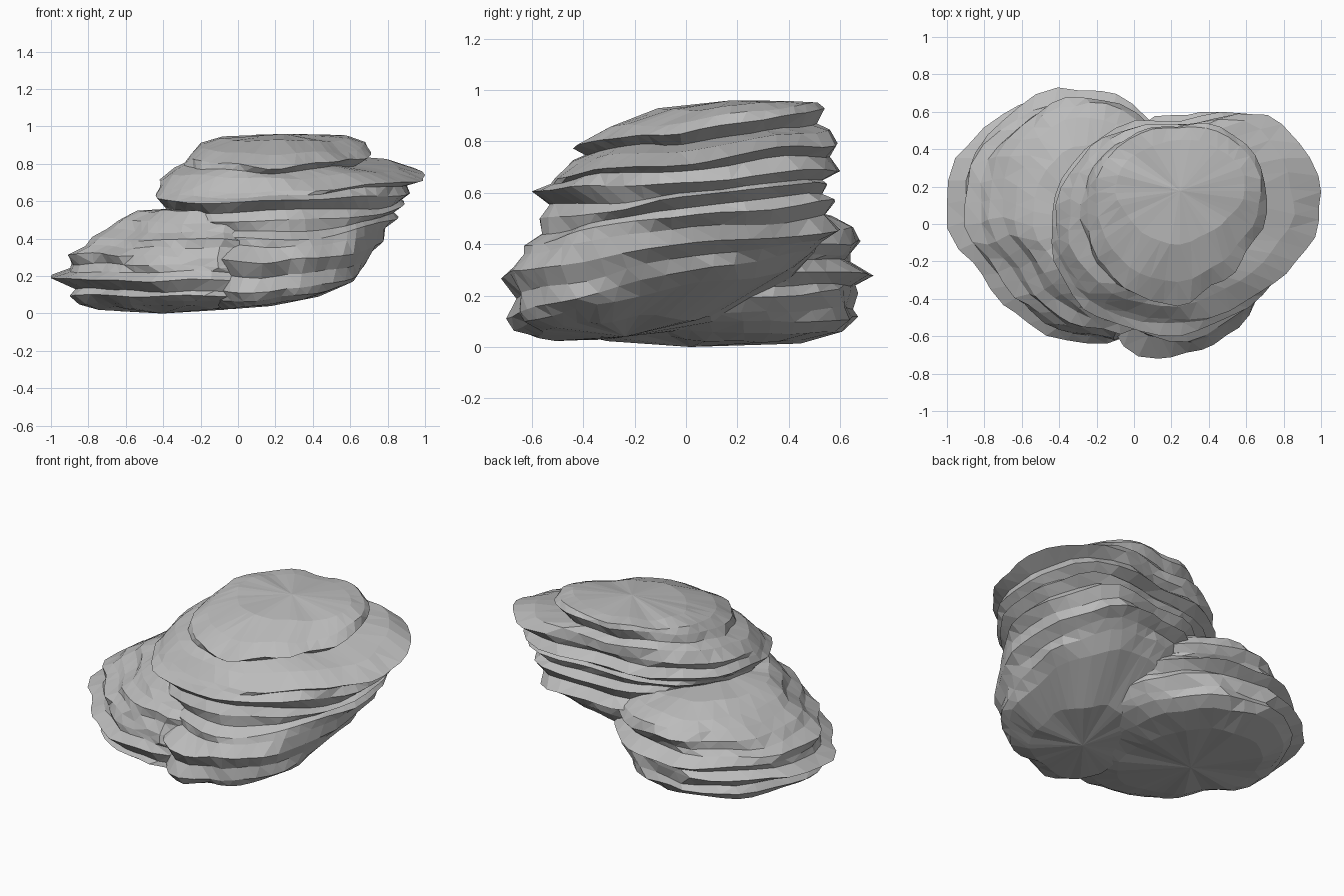
import bpy, bmesh
from math import cos, sin, pi
from mathutils import Vector, noise

cube = bpy.data.objects.get("Cube")
if cube:
    bpy.data.objects.remove(cube, do_unlink=True)

stone = bpy.data.materials.new("grey stone")
stone.use_nodes = True
GREY = (0.5, 0.5, 0.5, 1)
stone.diffuse_color = GREY
stone.node_tree.nodes["Principled BSDF"].inputs["Base Color"].default_value = GREY


def radius(profile, angle):
    """Smoothly read a radius from evenly spaced values around the circle."""
    t = angle / (2 * pi) * len(profile)
    k = int(t // 1)
    f = (1 - cos((t - k) * pi)) / 2
    return profile[k % len(profile)] * (1 - f) + profile[(k + 1) % len(profile)] * f


def outline(sides, seed, layer, height, profiles):
    """Irregular rounded outline, fitted to the square from -1 to 1."""
    t = height * (len(profiles) - 1)
    k = int(t)
    low, high = profiles[k], profiles[min(k + 1, len(profiles) - 1)]
    pts = []
    for i in range(sides):
        a = 2 * pi * (i + 0.35 * noise.noise((i * 0.7, layer * 1.3, seed))) / sides
        c, s = cos(a), sin(a)
        r = radius(low, a) * (1 - t + k) + radius(high, a) * (t - k)
        r *= 1 + 0.05 * noise.noise((c * 3 + seed, s * 3, layer * 0.9))
        pts.append(Vector((c * r, s * r)))
    lo = [min(p[k] for p in pts) for k in (0, 1)]
    hi = [max(p[k] for p in pts) for k in (0, 1)]
    return [[2 * (p[k] - lo[k]) / (hi[k] - lo[k]) - 1 for k in (0, 1)] for p in pts]


def layered_rock(name, layers, sides, seed, profiles, tilt, base_z, top_z):
    """Loft tilted strata: front z, back z, y range, x range for each."""
    bm = bmesh.new()
    rings = []
    for n, (zf, zb, y0, y1, x0, x1) in enumerate(layers):
        height = n / len(layers)
        ring = []
        for u, v in outline(sides, seed, n, height, profiles):
            x = (x0 + x1) / 2 + u * (x1 - x0) / 2
            y = (y0 + y1) / 2 + v * (y1 - y0) / 2
            z = zf + (zb - zf) * (v + 1) / 2 + tilt * u * (1 - height)
            z += 0.024 * noise.noise((u * 2 + seed, v * 2, n * 0.4))
            ring.append(bm.verts.new((x, y, max(z, 0.004))))
        rings.append(ring)
    for a, b in zip(rings, rings[1:]):
        for i in range(sides):
            j = (i + 1) % sides
            bm.faces.new((a[i], a[j], b[j], b[i]))
    # closing fans at the base and the crown
    for ring, z in ((rings[0], base_z), (rings[-1], top_z)):
        mid = sum((v.co for v in ring), Vector()) / sides
        mid.z = z
        tip = bm.verts.new(mid)
        for i in range(sides):
            bm.faces.new((ring[i], ring[(i + 1) % sides], tip))
    bmesh.ops.triangulate(bm, faces=bm.faces[:])
    bmesh.ops.recalc_face_normals(bm, faces=bm.faces[:])
    mesh = bpy.data.meshes.new(name)
    bm.to_mesh(mesh)
    bm.free()
    mesh.materials.append(stone)
    obj = bpy.data.objects.new(name, mesh)
    bpy.context.collection.objects.link(obj)
    return obj


# outline radii, counterclockwise from the +x side
TALL_FOOT = [.97, 1.03, 1.05, 1, 1, .98, 1, 1.14, 1.22, 1, 1.05, 1.03]
TALL_LEDGE = [.96, 1.06, 1.2, 1, 1.05, 1.02, 1, 1.03, 1.04, .98, .88, .88]
TALL_CROWN = [1, 1.04, .96, .97, .98, 1.02, 1, .92, .95, 1, .87, .9]
LOW_SHAPE = [.98, 1.04, 1.03, 1.02, 1.05, 1.05, 1, .8, .82, .9, 1.05, 1.05]

# tall leaning rock, strata rising toward the back
TALL = [
    (.05, .10, -.58, .10, -.09, .44),
    (.08, .28, -.67, .42, -.16, .62),
    (.12, .36, -.70, .50, -.21, .70),
    (.20, .41, -.66, .53, -.19, .71),
    (.28, .45, -.72, .60, -.22, .78),
    (.36, .50, -.63, .54, -.20, .79),
    (.40, .56, -.63, .58, -.28, .86),
    (.44, .59, -.56, .53, -.30, .83),
    (.49, .63, -.57, .55, -.37, .89),
    (.54, .64, -.53, .53, -.39, .87),
    (.60, .68, -.60, .60, -.44, .92),
    (.63, .74, -.53, .56, -.42, .90),
    (.65, .78, -.51, .59, -.42, 1.0),
    (.72, .83, -.44, .56, -.35, .86),
    (.755, .86, -.39, .51, -.29, .63),
    (.785, .92, -.44, .54, -.25, .71),
    (.85, .945, -.31, .52, -.20, .68),
    (.92, .955, -.11, .45, -.10, .59),
]
# low spreading rock, strata nearly level
LOW = [
    (.04, .02, -.42, .45, -.77, -.06),
    (.06, .06, -.55, .62, -.85, .08),
    (.09, .11, -.62, .67, -.90, .18),
    (.12, .15, -.60, .65, -.87, .22),
    (.18, .21, -.64, .67, -1.0, .26),
    (.22, .24, -.61, .66, -.90, .26),
    (.25, .29, -.62, .73, -.89, .28),
    (.30, .34, -.61, .64, -.91, .26),
    (.35, .36, -.58, .64, -.82, .26),
    (.39, .41, -.59, .68, -.78, .25),
    (.43, .46, -.53, .65, -.70, .22),
    (.48, .50, -.50, .57, -.64, .18),
    (.55, .54, -.42, .42, -.54, .12),
]

layered_rock("tall_rock", TALL, 40, 3.7,
             [TALL_FOOT, TALL_LEDGE, TALL_LEDGE, TALL_CROWN], .03, .04, .96)
layered_rock("low_rock", LOW, 36, 8.2, [LOW_SHAPE], 0, .0, .57)
